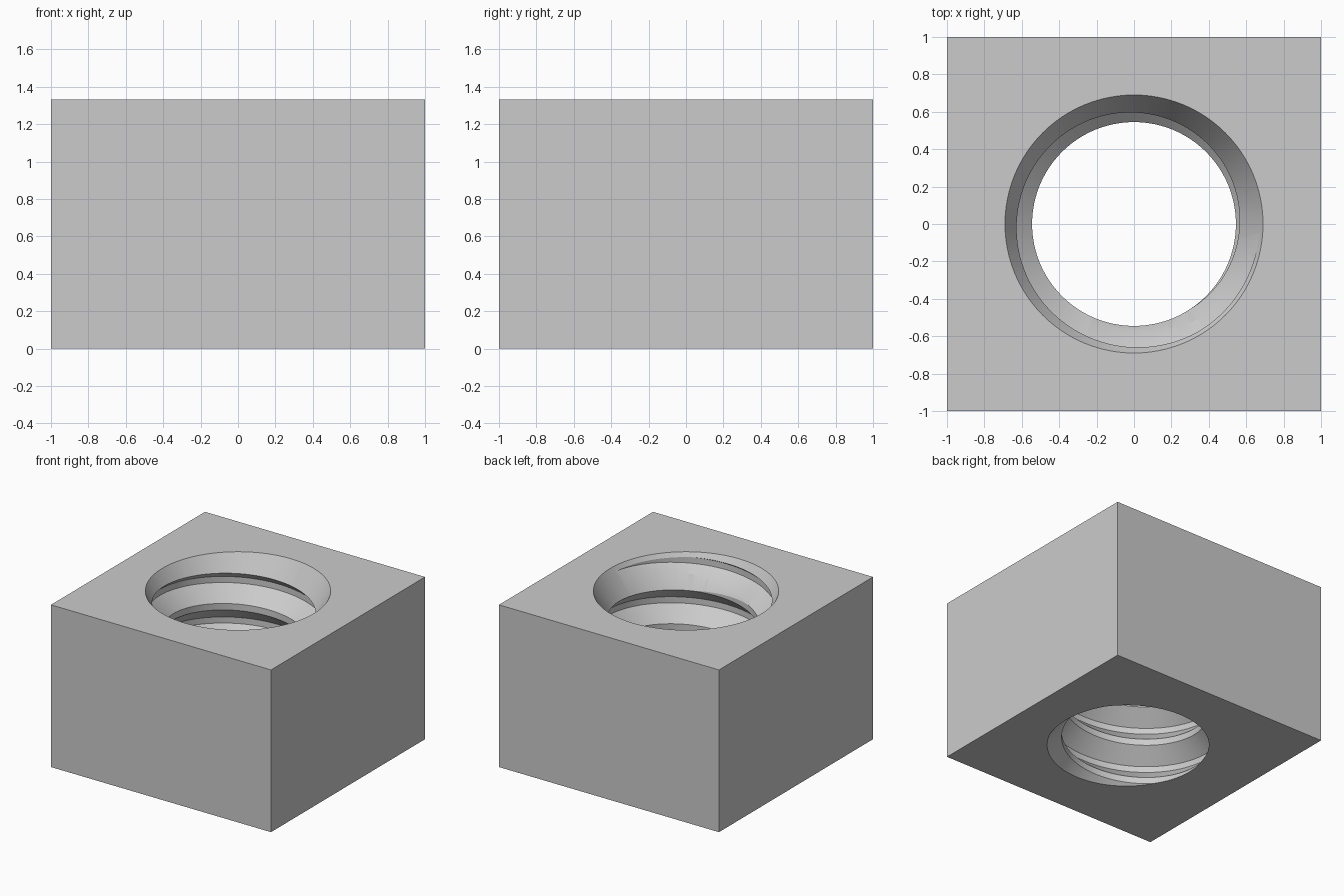
import bpy, bmesh, math

cube = bpy.data.objects.get("Cube")
if cube:
    bpy.data.objects.remove(cube, do_unlink=True)

HEIGHT = 1.333
PITCH = 0.333
MINOR, MAJOR, RIM = 0.545, 0.67, 0.69
SLOPE = math.sqrt(3)          # chamfer rise per unit of radius
SEG = 96

steel = bpy.data.materials.new("plain grey steel")
steel.use_nodes = True
colour = (0.6, 0.6, 0.6, 1)
steel.diffuse_color = colour
steel.node_tree.nodes["Principled BSDF"].inputs["Base Color"].default_value = colour


def finish(bm, name):
    bmesh.ops.recalc_face_normals(bm, faces=bm.faces)
    mesh = bpy.data.meshes.new(name)
    bm.to_mesh(mesh)
    bm.free()
    obj = bpy.data.objects.new(name, mesh)
    bpy.context.collection.objects.link(obj)
    mesh.materials.append(steel)
    return obj


def block():
    bm = bmesh.new()
    bmesh.ops.create_cube(bm, size=1)
    for v in bm.verts:
        v.co = (v.co.x * 2, v.co.y * 2, (v.co.z + 0.5) * HEIGHT)
    return finish(bm, "square_nut")


def threaded_rod():
    # one thread profile swept up a right-handed helix; each turn joins the next
    profile = [(MAJOR, -0.025), (MAJOR, 0.025), (MINOR, 0.14), (MINOR, 0.193)]
    turns = 8
    phase = math.radians(125)
    base = 1.11 - 6 * PITCH - phase / math.tau * PITCH
    bm = bmesh.new()
    rows = []
    for s in range(turns * SEG + 1):
        a = math.tau * s / SEG
        z = base + PITCH * s / SEG
        rows.append([bm.verts.new((r * math.cos(a), r * math.sin(a), z + dz))
                     for r, dz in profile])
    for s in range((turns - 1) * SEG):
        lower = rows[s] + [rows[s + SEG][0]]
        upper = rows[s + 1] + [rows[s + SEG + 1][0]]
        for k in range(len(profile)):
            bm.faces.new((lower[k], upper[k], upper[k + 1], lower[k + 1]))
    bmesh.ops.delete(bm, geom=[v for v in bm.verts if not v.link_faces], context='VERTS')
    # close both ends with fans to the axis
    middle = base + turns * PITCH / 2
    rim = [e for e in bm.edges if e.is_boundary]
    for top in (False, True):
        edges = [e for e in rim if (e.verts[0].co.z > middle) == top]
        z = sum(e.verts[0].co.z for e in edges) / len(edges)
        centre = bm.verts.new((0, 0, z))
        for e in edges:
            bm.faces.new((e.verts[0], e.verts[1], centre))
    return finish(bm, "thread_cutter")


def chamfer(z, side):
    # cone frustum, wide end just outside the block
    bm = bmesh.new()
    out, depth = 0.1, 0.5
    wide, narrow = RIM + out / SLOPE, RIM - depth / SLOPE
    bmesh.ops.create_cone(bm, cap_ends=True, segments=SEG, radius1=narrow,
                          radius2=wide, depth=out + depth)
    for v in bm.verts:
        v.co.z = z + side * (v.co.z + (out - depth) / 2)
    return finish(bm, "chamfer_cutter")


# Cut the threaded bore and both countersinks
nut = block()
cutters = [threaded_rod(), chamfer(HEIGHT, 1), chamfer(0, -1)]
for c in cutters:
    c.hide_render = True
    mod = nut.modifiers.new(c.name, 'BOOLEAN')
    mod.operation = 'DIFFERENCE'
    mod.solver = 'EXACT'
    mod.object = c
bpy.context.view_layer.update()
graph = bpy.context.evaluated_depsgraph_get()
result = bpy.data.meshes.new_from_object(nut.evaluated_get(graph))
nut.modifiers.clear()
nut.data = result
for c in cutters:
    bpy.data.objects.remove(c, do_unlink=True)

# Smooth bore, crisp edges
bpy.ops.object.select_all(action='DESELECT')
nut.select_set(True)
bpy.context.view_layer.objects.active = nut
bpy.ops.object.shade_smooth_by_angle(angle=math.radians(25))
